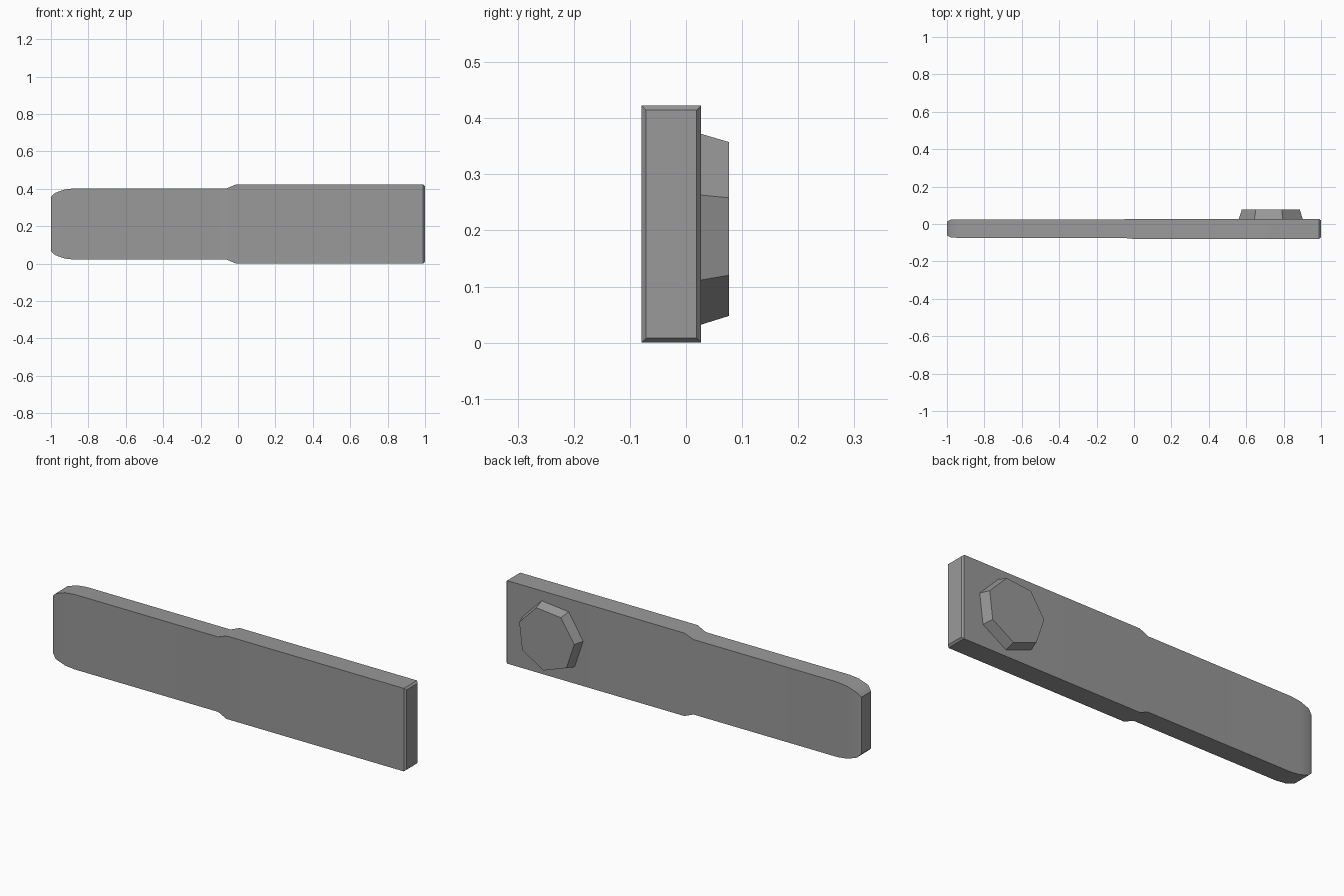
import bpy, bmesh, math

if "Cube" in bpy.data.objects:
    bpy.data.objects.remove(bpy.data.objects["Cube"])

grey = bpy.data.materials.new("mid grey")
grey.diffuse_color = (0.32, 0.32, 0.32, 1)
grey.use_nodes = True
grey.node_tree.nodes["Principled BSDF"].inputs["Base Color"].default_value = grey.diffuse_color


def loft(name, rings):
    """Skin a list of equal-length point rings and cap both ends."""
    bm = bmesh.new()
    loops = [[bm.verts.new(p) for p in ring] for ring in rings]
    n = len(loops[0])
    for a, b in zip(loops, loops[1:]):
        for i in range(n):
            j = (i + 1) % n
            bm.faces.new((a[i], a[j], b[j], b[i]))
    bm.faces.new(loops[0])
    bm.faces.new(loops[-1])
    bmesh.ops.recalc_face_normals(bm, faces=bm.faces)
    mesh = bpy.data.meshes.new(name)
    bm.to_mesh(mesh)
    bm.free()
    mesh.materials.append(grey)
    obj = bpy.data.objects.new(name, mesh)
    bpy.context.collection.objects.link(obj)
    bpy.ops.object.select_all(action='DESELECT')
    obj.select_set(True)
    bpy.context.view_layer.objects.active = obj
    bpy.ops.object.shade_smooth_by_angle(angle=math.radians(30))
    return obj


# Flat bar: rounded tip, narrow half, small shoulder, wide half, chamfered end
MID = 0.2115
sections = [  # x, half height, front y, back y
    (-1.0, 0.145, -0.062, 0.014),
    (-0.977, 0.167, -0.073, 0.024),
    (-0.925, 0.185, -0.074, 0.025),
    (-0.87, 0.191, -0.074, 0.025),
    (-0.06, 0.191, -0.074, 0.025),
    (-0.01, 0.2115, -0.079, 0.027),
    (0.99, 0.2115, -0.079, 0.027),
    (1.0, 0.203, -0.071, 0.019),
]
loft("bar", [[(x, f, MID - h), (x, b, MID - h), (x, b, MID + h), (x, f, MID + h)]
             for x, h, f, b in sections])


# Seven-sided tapered stud on the back
def heptagon(radius, y):
    angles = [math.radians(18.6) + k * math.tau / 7 for k in range(7)]
    return [(0.735 + radius * math.cos(a), y, 0.207 + radius * math.sin(a)) for a in angles]


loft("stud", [heptagon(0.176, 0.026), heptagon(0.16, 0.077)])
